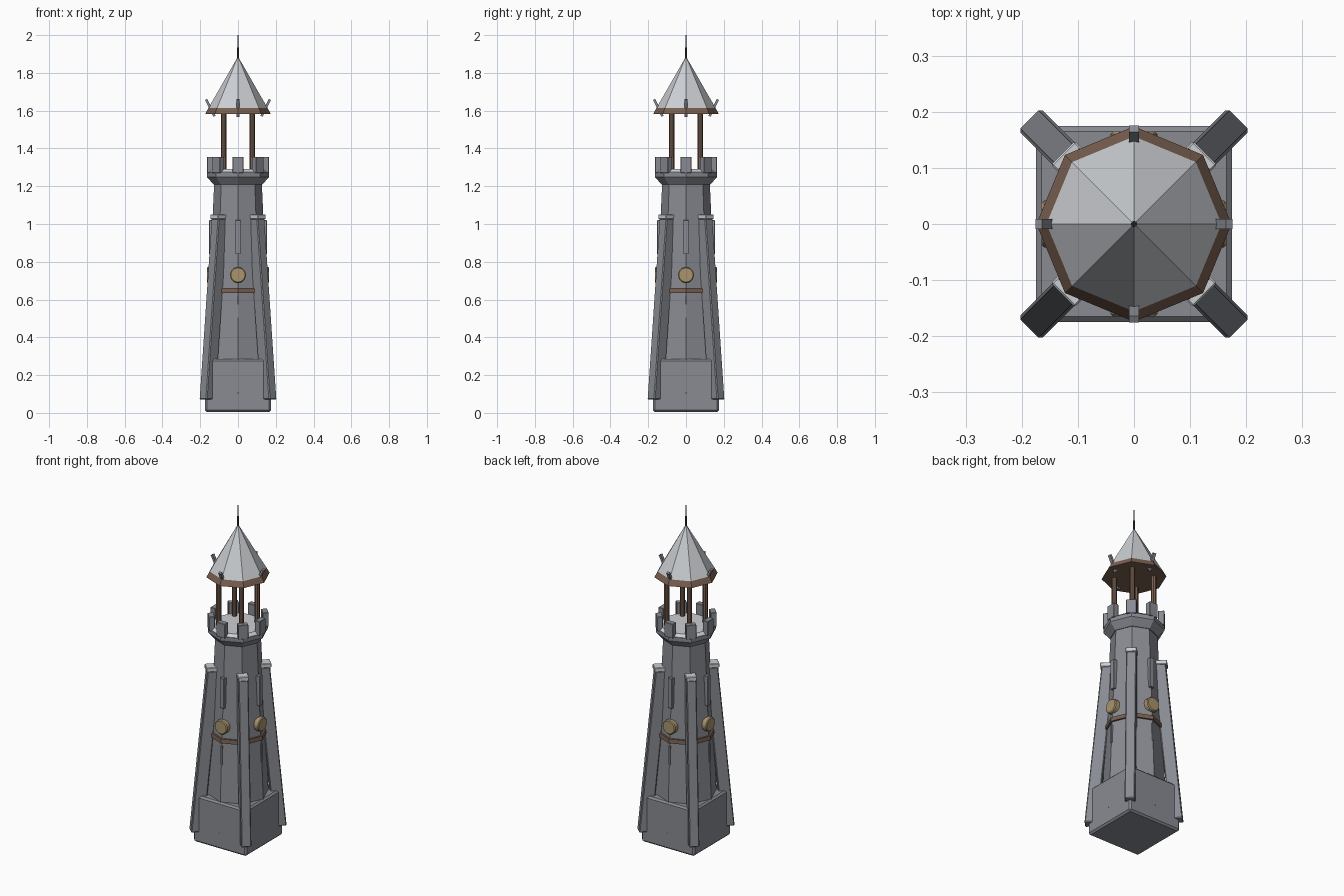
import bpy, bmesh
from math import pi, cos, sin, atan2
from mathutils import Matrix, Vector

cube = bpy.data.objects.get("Cube")
if cube:
    bpy.data.objects.remove(cube, do_unlink=True)


def material(name, r, g, b):
    m = bpy.data.materials.new(name)
    m.use_nodes = True
    m.diffuse_color = (r, g, b, 1)
    m.node_tree.nodes["Principled BSDF"].inputs["Base Color"].default_value = (r, g, b, 1)
    return m


stone = material("grey stone", .25, .26, .29)
pale = material("pale slate", .6, .62, .65)
wood = material("brown wood", .19, .115, .08)
brass = material("dull brass", .4, .3, .15)
iron = material("dark iron", .05, .05, .06)


def finish(name, bm, mat, bevel=0):
    bmesh.ops.recalc_face_normals(bm, faces=bm.faces)
    mesh = bpy.data.meshes.new(name)
    bm.to_mesh(mesh)
    bm.free()
    mesh.materials.append(mat)
    ob = bpy.data.objects.new(name, mesh)
    bpy.context.collection.objects.link(ob)
    if bevel:
        mod = ob.modifiers.new("soft edges", "BEVEL")
        mod.width = bevel
        mod.segments = 1
    return ob


def box(name, size, place, mat, bevel=0, turn=Matrix()):
    """Box of a given size, tilted by turn at place, then moved by spin if any."""
    bm = bmesh.new()
    bmesh.ops.create_cube(bm, size=1, matrix=Matrix.Diagonal((*size, 1)))
    bm.transform(place @ turn)
    return finish(name, bm, mat, bevel)


def lathe(name, profile, mat, sides=8, place=Matrix()):
    """Stack of (radius, z) rings with corners on the axes; closed at both ends."""
    bm = bmesh.new()
    rings = []
    for r, z in profile:
        count = sides if r > 0 else 1
        rings.append([bm.verts.new((r * cos(2 * pi * i / sides), r * sin(2 * pi * i / sides), z))
                      for i in range(count)])
    for low, high in zip(rings, rings[1:]):
        for i in range(sides):
            j = (i + 1) % sides
            if len(high) == 1:
                bm.faces.new((low[i], low[j], high[0]))
            else:
                bm.faces.new((low[i], low[j], high[j], high[i]))
    for ring in (rings[0], rings[-1]):
        if len(ring) > 1:
            bm.faces.new(ring)
    bm.transform(place)
    return finish(name, bm, mat)


def spin(angle):
    return Matrix.Rotation(angle, 4, "Z")


def at(x, y, z):
    return Matrix.Translation((x, y, z))


# Square plinth and tapering octagonal shaft
box("plinth", (.35, .35, .28), at(0, 0, .145), stone, .01)
lathe("tower_shaft", [(.176, .1), (.126, 1.22)], stone)
lathe("timber_band", [(.163, .635), (.161, .66)], wood)

# Flared parapet with a pale walkway
lathe("parapet", [(.13, 1.21), (.165, 1.25), (.165, 1.275)], stone)
lathe("walkway", [(.162, 1.275), (.145, 1.29)], pale)
for i in range(8):
    box(f"merlon_{i + 1}", (.033, .056, .085), spin(i * pi / 4) @ at(.148, 0, 1.313), stone, .002)

# Leaning corner buttresses with pale caps
for i in range(4):
    turn = spin(pi / 4 + i * pi / 2)
    bm = bmesh.new()
    bmesh.ops.create_cube(bm, size=1)
    for v in bm.verts:
        top = v.co.z > 0
        outer = .173 if top else .264
        v.co = Vector((outer if v.co.x > 0 else outer - .07, v.co.y * .056, 1.028 if top else .07))
    bm.transform(turn)
    finish(f"buttress_{i + 1}", bm, stone, .005)
    box(f"buttress_cap_{i + 1}", (.08, .06, .026), turn @ at(.139, 0, 1.038), pale, .003)

# Details repeated on the four sides
for i in range(4):
    turn = spin(i * pi / 2)
    box(f"window_hood_{i + 1}", (.04, .028, .18), turn @ at(.133, 0, .93), stone, .002)
    box(f"arrow_slit_{i + 1}", (.02, .01, .11), turn @ at(.15, 0, .56), stone)
    facing = turn @ at(.15, 0, .73) @ Matrix.Rotation(pi / 2, 4, "Y")
    lathe(f"brass_disc_{i + 1}", [(.042, -.015), (.042, .01), (.037, .015)], brass, 20, facing)

# Open belfry posts
for i in range(4):
    lathe(f"belfry_post_{i + 1}", [(.014, 1.28), (.014, 1.6)], wood, 8,
          spin(pi / 4 + i * pi / 2) @ at(.106, 0, 0) @ spin(pi / 4))

# Roof with timber eave, leaning hooks and a spike
lathe("eave", [(.174, 1.582), (.156, 1.615)], wood)
lathe("roof", [(.156, 1.615), (0, 1.887)], pale)
for i in range(4):
    box(f"roof_hook_{i + 1}", (.013, .018, .1), spin(i * pi / 2) @ at(.147, 0, 1.615), stone, 0,
        Matrix.Rotation(atan2(.045, .09), 4, "Y"))
lathe("spike_base", [(.006, 1.86), (.005, 1.935)], iron)
lathe("spike_tip", [(.003, 1.93), (.002, 2)], iron)
